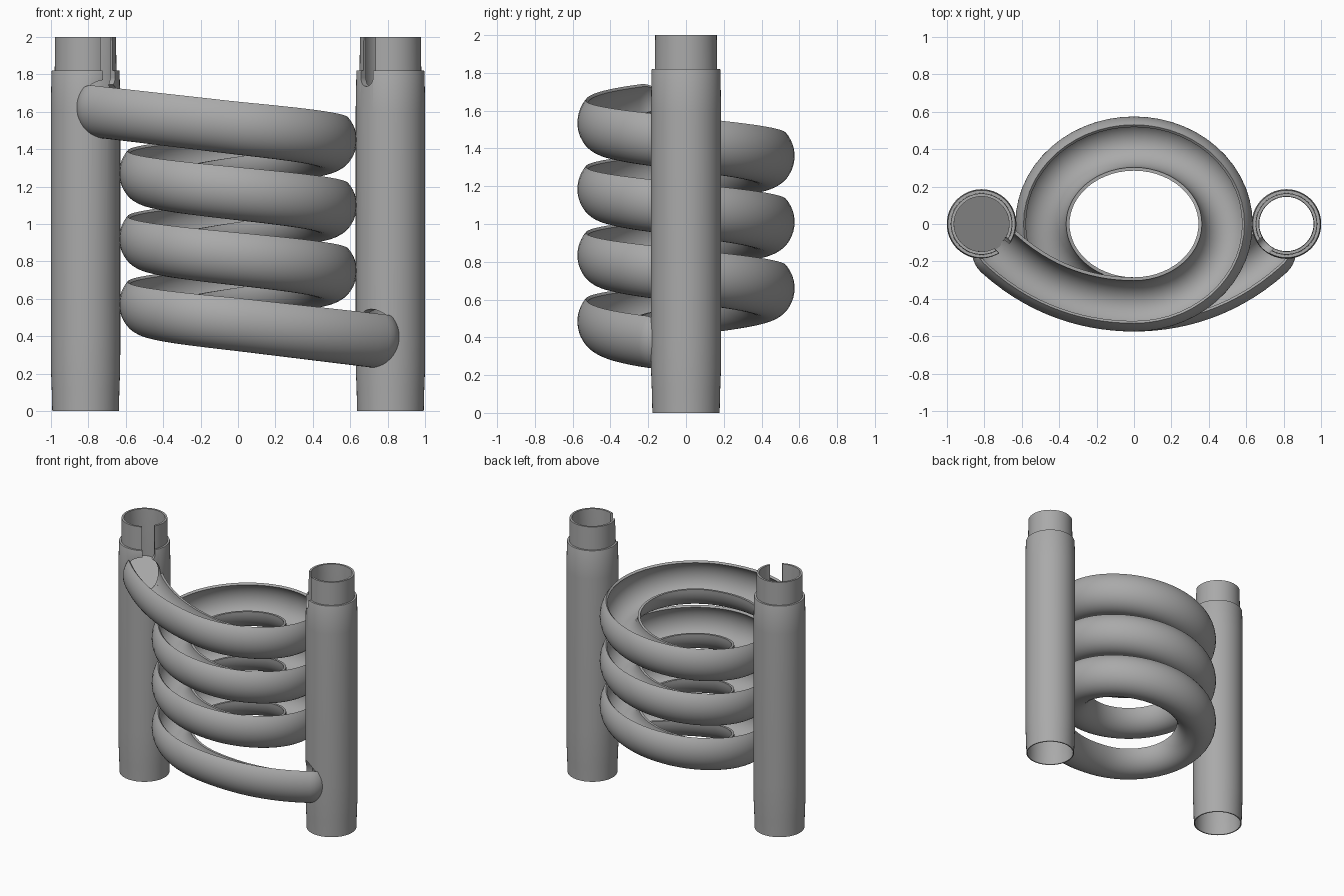
import bpy, bmesh
from math import sin, cos, pi, radians, sqrt
from mathutils import Vector, Matrix

cube = bpy.data.objects.get("Cube")
if cube:
    bpy.data.objects.remove(cube)

grey = bpy.data.materials.new("plain grey")
grey.use_nodes = True
colour = (0.4, 0.4, 0.4, 1)
grey.diffuse_color = colour
grey.node_tree.nodes["Principled BSDF"].inputs["Base Color"].default_value = colour

TUBE_X = 0.815      # distance of the tube axes from the centre
RX, RY = 0.49, 0.43 # helix half axes
PITCH, TURNS, TOP_Z = 0.35, 3, 1.535
SEC_W, SEC_H, WALL = 0.145, 0.165, 0.018


def make(name, bm):
    bmesh.ops.recalc_face_normals(bm, faces=bm.faces)
    mesh = bpy.data.meshes.new(name)
    bm.to_mesh(mesh)
    bm.free()
    mesh.materials.append(grey)
    ob = bpy.data.objects.new(name, mesh)
    bpy.context.collection.objects.link(ob)
    return ob


def loft(name, rings, closed=False):
    """Skin a list of point loops, capped or joined end to start."""
    bm = bmesh.new()
    loops = [[bm.verts.new(p) for p in r] for r in rings]
    n = len(loops[0])
    pairs = list(zip(loops, loops[1:])) + ([(loops[-1], loops[0])] if closed else [])
    for a, b in pairs:
        for i in range(n):
            bm.faces.new((a[i], a[(i + 1) % n], b[(i + 1) % n], b[i]))
    if not closed:
        bm.faces.new(loops[0])
        bm.faces.new(loops[-1])
    return make(name, bm)


def cut(target, cutter, keep=False):
    cutter.hide_render = True
    mod = target.modifiers.new("cut", 'BOOLEAN')
    mod.object, mod.operation, mod.solver = cutter, 'DIFFERENCE', 'EXACT'
    deps = bpy.context.evaluated_depsgraph_get()
    result = bpy.data.meshes.new_from_object(target.evaluated_get(deps))
    target.modifiers.clear()
    target.data = result
    if not keep:
        bpy.data.objects.remove(cutter)


def lathe(name, profile, x, segs=72):
    rings = [[(x + r * cos(2 * pi * k / segs), r * sin(2 * pi * k / segs), z)
              for r, z in profile] for k in range(segs)]
    return loft(name, rings, closed=True)


def cylinder(name, r, depth, matrix):
    bm = bmesh.new()
    bmesh.ops.create_cone(bm, cap_ends=True, segments=48, radius1=r, radius2=r,
                          depth=depth, matrix=matrix)
    return make(name, bm)


# Path: straightening lead-in, helix, mirrored lead-out
END_X = 0.72


def lead(x):
    return Vector((x, -RY + 0.45 * x**2 + 0.17 * x**4))


def stations():
    """List of (centre, outward normal, scale); the ends close like half balls."""
    n = 14
    lead_in = [(lead(-END_X * (1 - i / n)), TOP_Z + 0.122 * END_X * (1 - i / n)) for i in range(n)]
    steps = 56 * TURNS
    helix = []
    for i in range(steps + 1):
        t = 2 * pi * TURNS * i / steps
        helix.append((Vector((RX * sin(t), -RY * cos(t))), TOP_Z - PITCH * t / (2 * pi)))
    low = TOP_Z - PITCH * TURNS
    lead_out = [(lead(-p.x), low - (z - TOP_Z)) for p, z in reversed(lead_in)]
    pts = lead_in + helix + lead_out
    out = []
    for i, (p, z) in enumerate(pts):
        d = (pts[min(i + 1, len(pts) - 1)][0] - pts[max(i - 1, 0)][0]).normalized()
        out.append((p, z, Vector((d.y, -d.x)), 1.0))

    def ball(station, sign):
        p, z, nrm, _ = station
        d = Vector((-nrm.y, nrm.x)) * sign
        return [(p + d * SEC_W * sin(radians(a)), z, nrm, cos(radians(a)))
                for a in range(12, 85, 12)]
    return ball(out[0], -1)[::-1] + out + ball(out[-1], 1)


def sweep(name, section, path):
    return loft(name, [[(p.x + nrm.x * u * s, p.y + nrm.y * u * s, z + v * s)
                        for u, v in section] for p, z, nrm, s in path])


def arc(inset, start, end, count):
    angles = [radians(start + (end - start) * i / count) for i in range(count + 1)]
    return [((SEC_W - inset) * cos(a), (SEC_H - inset) * sin(a)) for a in angles]


# Open gutter whose outer wall wraps higher than the inner wall
path = stations()
channel = sweep("spiral_channel", arc(0, 46, -180, 28) + arc(WALL, -180, 46, 28), path)
full = arc(WALL, 0, 350, 35)
mouth_cutters = {-1: sweep("upper_mouth_cutter", full, path[:16]),
                 1: sweep("lower_mouth_cutter", full, path[-16:])}

# Stacking tubes: wide socket below, narrow collar above
profile = [(0.178, 0), (0.181, 0.12), (0.185, 0.22), (0.186, 0.4), (0.186, 1.6),
           (0.182, 1.815), (0.18, 1.82), (0.165, 1.82), (0.163, 2), (0.147, 2),
           (0.145, 0.26), (0.168, 0.2), (0.17, 0)]
tubes = []
for side, name in ((-1, "right_tube"), (1, "left_tube")):
    x = side * TUBE_X
    tube = lathe(name, profile, x)
    cut(tube, mouth_cutters[side])
    # keyhole slot facing the channel
    turn = Matrix.Translation((x, 0, 0)) @ Matrix.Rotation(radians(-45 if side < 0 else -135), 4, 'Z')
    bm = bmesh.new()
    bmesh.ops.create_cube(bm, size=1, matrix=turn @ Matrix.Translation((0.18, 0, 1.93))
                          @ Matrix.Diagonal((0.16, 0.09, 0.3, 1)))
    cut(tube, make("slot_cutter", bm))
    cut(tube, cylinder("slot_end_cutter", 0.0451, 0.161, turn @ Matrix.Translation((0.18, 0, 1.781))
                       @ Matrix.Rotation(pi / 2, 4, 'Y')))
    # keep the tube bore free of the channel
    cut(channel, cylinder("bore_cutter", 0.155, 1.98, Matrix.Translation((x, 0, 1))))
    tubes.append(tube)

# Sloping floor that feeds the channel
ring = [(0.155 * cos(2 * pi * k / 48), 0.155 * sin(2 * pi * k / 48)) for k in range(48)]
floor = loft("entry_floor", [[(a - TUBE_X, b, 1.56 + h - 0.5 * (a - b) / sqrt(2))
                              for a, b in ring] for h in (-0.02, 0)])

for ob in tubes + [channel, floor]:
    bpy.ops.object.select_all(action='DESELECT')
    ob.select_set(True)
    bpy.context.view_layer.objects.active = ob
    bpy.ops.object.shade_smooth_by_angle(angle=radians(35))
